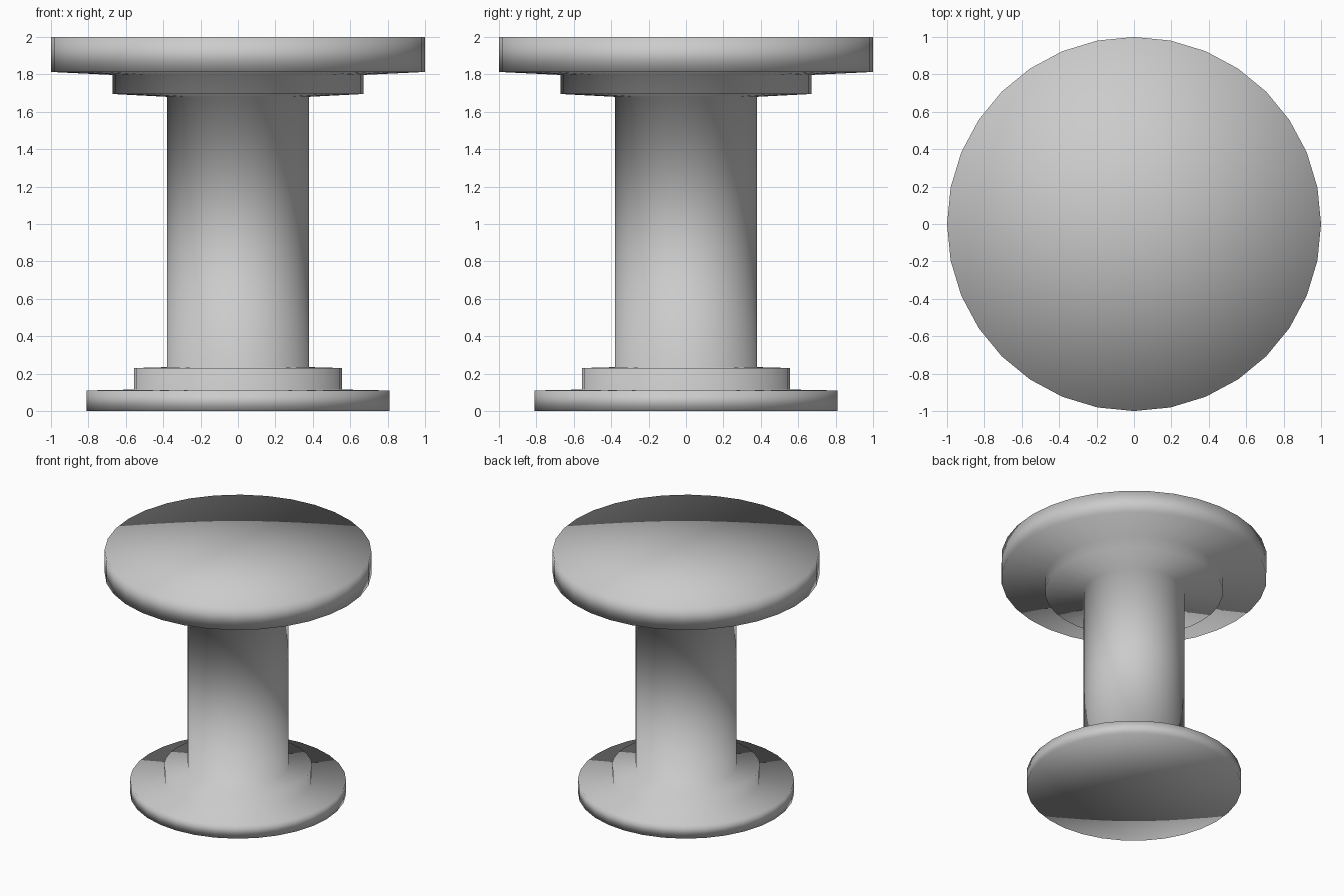
import bpy, bmesh
from math import cos, sin, pi

if "Cube" in bpy.data.objects:
    bpy.data.objects.remove(bpy.data.objects["Cube"])

SIDES = 32


def lathe(name, profile):
    """Revolve an (radius, z) outline around z; both ends close on the axis."""
    bm = bmesh.new()
    rings = []
    for r, z in profile:
        if r == 0:
            rings.append([bm.verts.new((0, 0, z))] * SIDES)
        else:
            rings.append([bm.verts.new((r * cos(2 * pi * i / SIDES),
                                        r * sin(2 * pi * i / SIDES), z))
                          for i in range(SIDES)])
    for a, b in zip(rings, rings[1:]):
        for i in range(SIDES):
            j = (i + 1) % SIDES
            corners = list(dict.fromkeys((a[i], a[j], b[j], b[i])))
            bm.faces.new(corners)
    bmesh.ops.recalc_face_normals(bm, faces=bm.faces)
    for f in bm.faces:
        f.smooth = True
    mesh = bpy.data.meshes.new(name)
    bm.to_mesh(mesh)
    bm.free()
    obj = bpy.data.objects.new(name, mesh)
    bpy.context.collection.objects.link(obj)
    return obj


# One continuous smooth-shaded pedestal: foot, collar, column, ring, top disc
lathe("pedestal", [
    (0, 0), (0.81, 0),                # foot underside
    (0.81, 0.11), (0.555, 0.115),     # foot rim and upper face
    (0.555, 0.23), (0.38, 0.235),     # lower collar
    (0.38, 1.68), (0.67, 1.695),      # column and ring underside
    (0.67, 1.797), (1.0, 1.813),      # ring wall and disc underside
    (1.0, 2.0), (0, 2.0),             # disc rim and top
])
